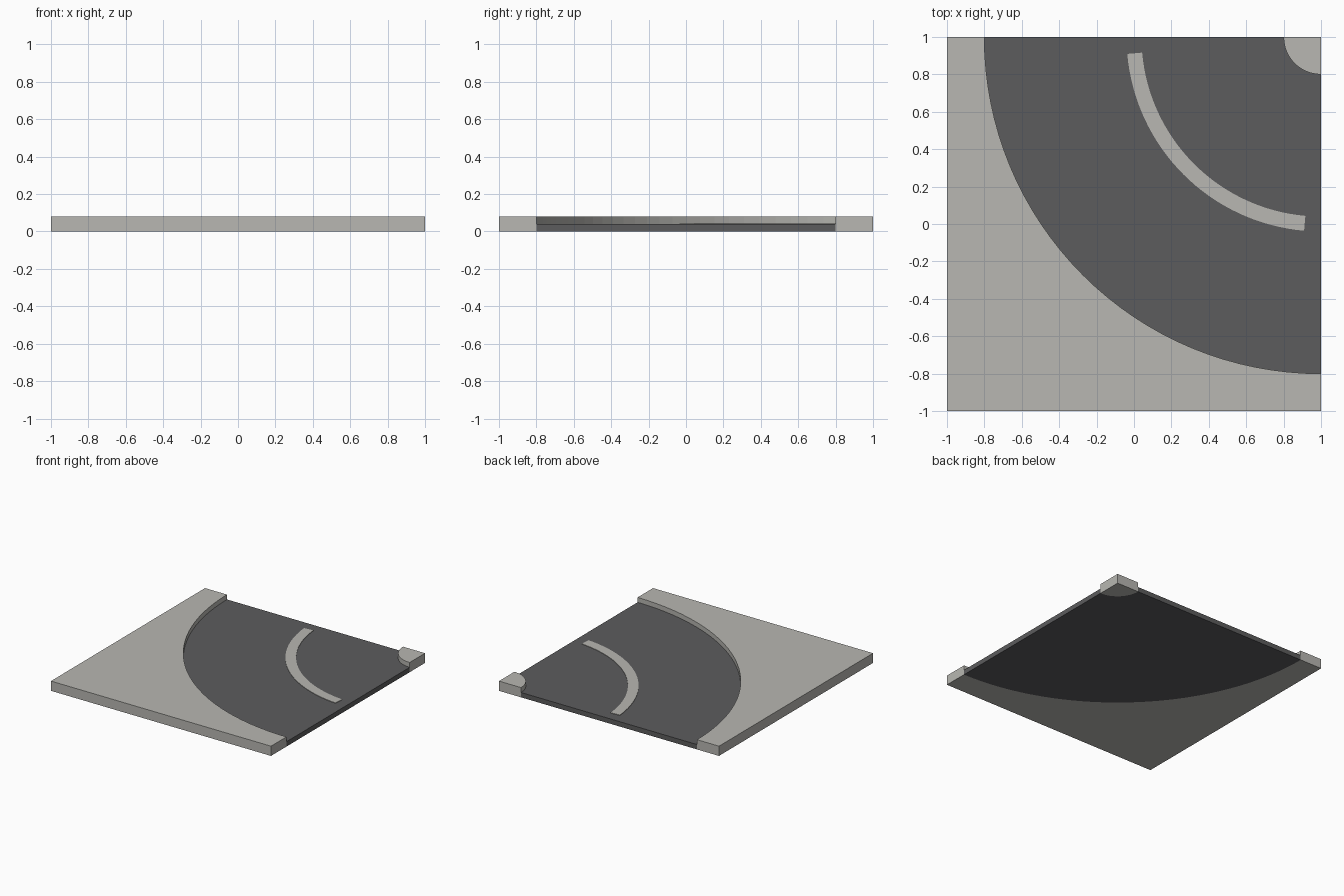
import bpy, bmesh, math

if "Cube" in bpy.data.objects:
    bpy.data.objects.remove(bpy.data.objects["Cube"])

def material(name, rgb):
    m = bpy.data.materials.new(name)
    m.diffuse_color = (*rgb, 1)
    m.use_nodes = True
    m.node_tree.nodes["Principled BSDF"].inputs["Base Color"].default_value = m.diffuse_color
    return m

concrete = material("pale_concrete", (0.479, 0.474, 0.445))
asphalt = material("dark_asphalt", (0.107, 0.107, 0.110))

CX, CY = 1.0, 1.0      # centre of the bend
R_IN, R_OUT = 0.2, 1.8
ROAD_Z, CURB_Z = 0.04, 0.08

def arc(r, a0, a1, n):
    return [(CX + r * math.cos(math.radians(a0 + (a1 - a0) * i / n)),
             CY + r * math.sin(math.radians(a0 + (a1 - a0) * i / n)))
            for i in range(n + 1)]

def prism(name, outline, z0, z1, mat):
    """Extrude a flat counter-clockwise outline from z0 to z1."""
    bm = bmesh.new()
    face = bm.faces.new([bm.verts.new((x, y, z0)) for x, y in outline])
    top = bmesh.ops.extrude_face_region(bm, geom=[face])["geom"]
    bmesh.ops.translate(bm, vec=(0, 0, z1 - z0),
                        verts=[v for v in top if isinstance(v, bmesh.types.BMVert)])
    bmesh.ops.recalc_face_normals(bm, faces=bm.faces)
    bmesh.ops.triangulate(bm, faces=[f for f in bm.faces if len(f.verts) > 4])
    me = bpy.data.meshes.new(name)
    bm.to_mesh(me)
    bm.free()
    me.materials.append(mat)
    ob = bpy.data.objects.new(name, me)
    bpy.context.collection.objects.link(ob)
    return ob

def band(r0, r1, a0, a1, n):
    return arc(r1, a0, a1, n) + arc(r0, a1, a0, n)

# Curved road surface
prism("road", band(R_IN, R_OUT, 180, 270, 32), 0, ROAD_Z, asphalt)

# Raised pavement outside the bend
prism("outer_pavement", arc(R_OUT, 270, 180, 32) + [(-1, 1), (-1, -1), (1, -1)],
      0, CURB_Z, concrete)

# Small raised corner inside the bend
prism("inner_pavement", arc(R_IN, 180, 270, 32) + [(CX, CY)], 0, CURB_Z, concrete)

# Painted centre line
prism("centre_line", band(0.96, 1.04, 185, 265, 32), ROAD_Z, ROAD_Z + 0.004, concrete)
